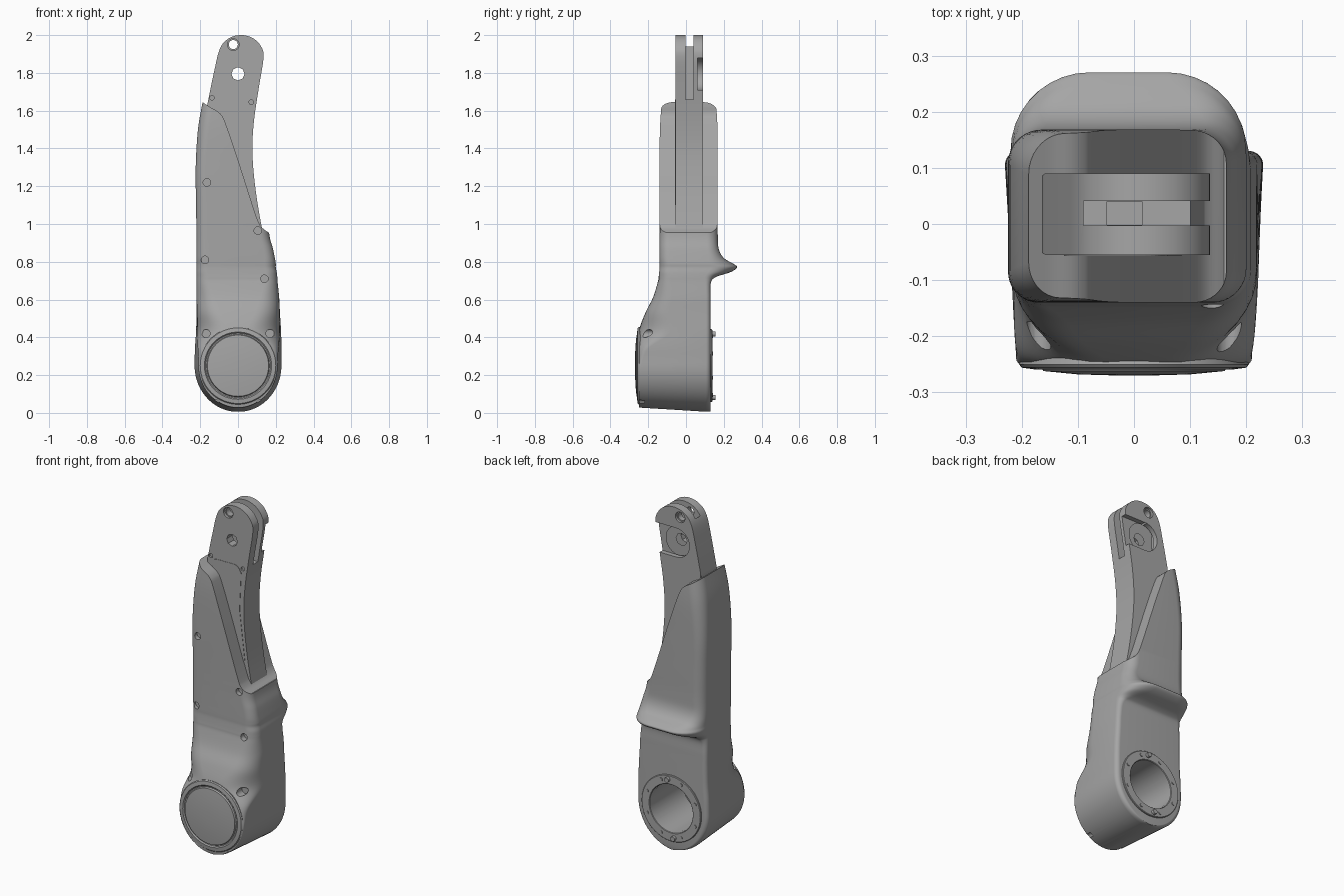
import bpy, bmesh, math
from mathutils import Vector

cube = bpy.data.objects.get("Cube")
if cube:
    bpy.data.objects.remove(cube, do_unlink=True)

grey = bpy.data.materials.new("machined grey")
grey.use_nodes = True
COLOUR = (0.38, 0.38, 0.38, 1)
grey.diffuse_color = COLOUR
grey.node_tree.nodes["Principled BSDF"].inputs["Base Color"].default_value = COLOUR


def make(name, bm):
    """Turn a bmesh into a grey object."""
    bmesh.ops.recalc_face_normals(bm, faces=bm.faces)
    mesh = bpy.data.meshes.new(name)
    bm.to_mesh(mesh)
    bm.free()
    mesh.materials.append(grey)
    obj = bpy.data.objects.new(name, mesh)
    bpy.context.collection.objects.link(obj)
    return obj


def loft(bm, rings, caps=True):
    """Skin closed rings of points."""
    rows = [[bm.verts.new(p) for p in ring] for ring in rings]
    n = len(rows[0])
    for a, b in zip(rows, rows[1:]):
        for i in range(n):
            j = (i + 1) % n
            bm.faces.new((a[i], a[j], b[j], b[i]))
    if caps:
        bm.faces.new(rows[0])
        bm.faces.new(rows[-1])


def prism(bm, outline, y0, y1):
    """Extrude an x-z outline along y."""
    loft(bm, [[(x, y, z) for x, z in outline] for y in (y0, y1)])


def circle(x, z, r, n=32):
    return [(x + r * math.cos(2 * math.pi * i / n), z + r * math.sin(2 * math.pi * i / n))
            for i in range(n)]


def box(x0, x1, z0, z1):
    return [(x0, z0), (x1, z0), (x1, z1), (x0, z1)]


def spline(points, steps=6):
    """Smooth open curve through the points."""
    pts = [Vector(p) for p in points]
    pts = [2 * pts[0] - pts[1]] + pts + [2 * pts[-1] - pts[-2]]
    out = []
    for a, b, c, d in zip(pts, pts[1:], pts[2:], pts[3:]):
        for k in range(steps):
            t = k / steps
            out.append(tuple(b + (c - a) * t / 2 + (a - 2.5 * b + 2 * c - d / 2) * t * t
                             + (1.5 * (b - c) + (d - a) / 2) * t ** 3))
    return out + [tuple(pts[-2])]


def cut(obj, cutters):
    """Subtract prisms given as (outline, y0, y1), one after another."""
    for outline, y0, y1 in cutters:
        bm = bmesh.new()
        prism(bm, outline, y0, y1)
        tool = make("cutter", bm)
        tool.hide_render = True
        mod = obj.modifiers.new("cut", "BOOLEAN")
        mod.operation, mod.solver, mod.object = "DIFFERENCE", "EXACT", tool
        bpy.context.view_layer.objects.active = obj
        bpy.ops.object.modifier_apply(modifier=mod.name)
        bpy.data.objects.remove(tool, do_unlink=True)


def smooth(obj, angle=35):
    bpy.ops.object.select_all(action="DESELECT")
    obj.select_set(True)
    bpy.context.view_layer.objects.active = obj
    bpy.ops.object.shade_smooth_by_angle(angle=math.radians(angle))


HUB_Z = 0.25


def section(z, x0, x1, y0, y1, rf, rb):
    """Rounded rectangle with separate front and back corner radii."""
    ring = []
    w, d = (x1 - x0) / 2, (y1 - y0) / 2
    corners = ((x1, y1, rb, -1, -1), (x0, y1, rb, 1, -1), (x0, y0, rf, 1, 1), (x1, y0, rf, -1, 1))
    for q, (cx, cy, r, sx, sy) in enumerate(corners):
        rx, ry = min(r, w * 0.95), min(r, d * 0.95)
        for k in range(10):
            a = math.pi / 2 * (q + k / 9)
            ring.append((cx + sx * rx + rx * math.cos(a), cy + sy * ry + ry * math.sin(a), z))
    return ring


def taper(p):
    """Narrow the hub towards the front face."""
    x, y, z = p
    fade = min(1, max(0, (0.6 - z) / 0.3))
    s = 1 - 0.09 * fade * min(1, max(0, (0.1 - y) / 0.35))
    return x * s, y, (HUB_Z + (z - HUB_Z) * s if z < HUB_Z else z)


# Shell: round hub, swept front, rear lip and tall fairing
rows = []
for i in range(14):
    t = math.radians(6 + 6 * i)
    w = 0.23 * math.sin(t)
    rows.append((HUB_Z - 0.245 * math.cos(t), -w, w, -0.25, 0.13, 0.008, 0.025))
rows += spline([
    (0.25, -0.23, 0.23, -0.25, 0.13, 0.01, 0.025),
    (0.34, -0.228, 0.23, -0.25, 0.13, 0.05, 0.025),
    (0.43, -0.222, 0.228, -0.25, 0.13, 0.17, 0.025),
    (0.53, -0.22, 0.222, -0.215, 0.13, 0.13, 0.025),
    (0.61, -0.22, 0.218, -0.175, 0.13, 0.1, 0.025),
    (0.69, -0.22, 0.21, -0.15, 0.132, 0.07, 0.03),
    (0.72, -0.22, 0.208, -0.145, 0.16, 0.065, 0.06),
    (0.745, -0.22, 0.205, -0.142, 0.235, 0.06, 0.12),
    (0.77, -0.22, 0.2, -0.14, 0.27, 0.06, 0.14),
    (0.79, -0.22, 0.2, -0.14, 0.25, 0.06, 0.13),
    (0.82, -0.22, 0.195, -0.14, 0.2, 0.055, 0.08),
    (0.87, -0.22, 0.185, -0.14, 0.173, 0.055, 0.06),
    (0.95, -0.22, 0.165, -0.14, 0.168, 0.055, 0.06),
    (1.1, -0.222, 0.16, -0.14, 0.168, 0.055, 0.06),
    (1.3, -0.224, 0.16, -0.14, 0.168, 0.055, 0.06),
    (1.5, -0.212, 0.16, -0.138, 0.167, 0.06, 0.07),
    (1.66, -0.185, 0.16, -0.128, 0.158, 0.06, 0.07)])
bm = bmesh.new()
loft(bm, [[taper(p) for p in section(*r)] for r in rows])
shell = make("shell", bm)
slope = [(0.4, 0.95)] + spline([(0.16, 0.955), (0.12, 0.99), (0.09, 1.06), (0.0, 1.34), (-0.065, 1.53),
                                (-0.095, 1.585), (-0.15, 1.62), (-0.195, 1.65)])
slope += [(-0.4, 1.7), (-0.4, 1.9), (0.4, 1.9)]
screws = [(-0.165, 1.22), (-0.175, 0.81), (0.105, 0.965), (0.14, 0.71)]
cut(shell, [(slope, -0.5, 0.5), (circle(0, HUB_Z, 0.142, 64), -0.17, 0.3)]
    + [(circle(x, z, 0.02, 20), -0.4, -0.115) for x, z in screws]
    + [(circle(s * 0.17, 0.42, 0.022, 20), -0.4, -0.175) for s in (-1, 1)]
    + [(circle(s * 0.115, 0.052, 0.016, 20), -0.4, -0.22) for s in (-1, 1)])
smooth(shell)


def revolve(name, profile, n=64, closed=False):
    """Spin (radius, y) points around the hub axis."""
    bm = bmesh.new()
    rings = [[(x, y, z) for x, z in circle(0, HUB_Z, r, n)] for r, y in profile]
    loft(bm, rings + rings[:1] if closed else rings, caps=not closed)
    bmesh.ops.remove_doubles(bm, verts=bm.verts, dist=1e-5)
    smooth(make(name, bm), 30)


# Hub cap on the front and bearing ring on the back
revolve("hub_cap", [(0.2, -0.23), (0.205, -0.25), (0.2, -0.256), (0.178, -0.259), (0.172, -0.253),
                    (0.166, -0.253), (0.162, -0.262), (0.1, -0.268), (0.03, -0.27)])
revolve("bearing_ring", [(0.14, 0.1), (0.193, 0.1), (0.193, 0.136), (0.19, 0.139), (0.143, 0.139),
                         (0.14, 0.136)], closed=True)

# Ring screws, with two taller locating pins above and below
bm = bmesh.new()
for i in range(8):
    a = math.radians(22.5 + 45 * i)
    prism(bm, circle(0.168 * math.cos(a), HUB_Z + 0.168 * math.sin(a), 0.01, 12), 0.13, 0.143)
for s in (-1, 1):
    prism(bm, circle(s * 0.02, HUB_Z + s * 0.168, 0.014, 16), 0.13, 0.155)
smooth(make("ring_screws", bm))

# Inner arm with a forked, pierced head
outline = spline([(0.13, 0.96), (0.105, 1.1), (0.085, 1.25), (0.076, 1.4), (0.085, 1.55), (0.11, 1.72),
                  (0.135, 1.88), (0.122, 1.94), (0.08, 1.983), (0.02, 2.0), (-0.045, 1.985),
                  (-0.095, 1.93), (-0.128, 1.8), (-0.165, 1.62)])
outline += [(-0.16, 1.4), (-0.05, 0.96)]
bm = bmesh.new()
prism(bm, outline, -0.055, 0.09)
rims = [e for e in bm.edges if abs(e.verts[0].co.y - e.verts[1].co.y) < 1e-4]
bmesh.ops.bevel(bm, geom=rims, offset=0.006, segments=2, affect="EDGES")
arm = make("arm", bm)
cut(arm, [(box(-0.09, 0.4, 1.66, 2.2), -0.003, 0.041),
          (box(-0.048, 0.014, 1.5, 1.7), -0.002, 0.04),
          (circle(0, 1.795, 0.085, 48), 0.062, 0.2),
          (box(0, 0.4, 1.71, 1.88), 0.062, 0.2),
          (circle(0, 1.795, 0.035, 8), -0.3, 0.3),
          (circle(-0.025, 1.95, 0.024), -0.3, 0.3),
          (circle(-0.025, 1.95, 0.031), -0.3, -0.04),
          (circle(-0.025, 1.95, 0.031), 0.075, 0.3)]
    + [(circle(x, z, 0.012, 16), -0.3, -0.045) for x, z in ((-0.138, 1.668), (0.07, 1.645), (0.055, 1.255))])
smooth(arm)

# Thin cover plate on the front of the arm, ending in a shallow curve
bm = bmesh.new()
edge = spline([(0.06, 1.62), (0.03, 1.655), (-0.04, 1.658), (-0.11, 1.655), (-0.125, 1.63)])
prism(bm, edge + [(-0.12, 1.4), (0.0, 1.1), (0.085, 1.1), (0.05, 1.4)], -0.057, -0.05)
make("cover_plate", bm)
